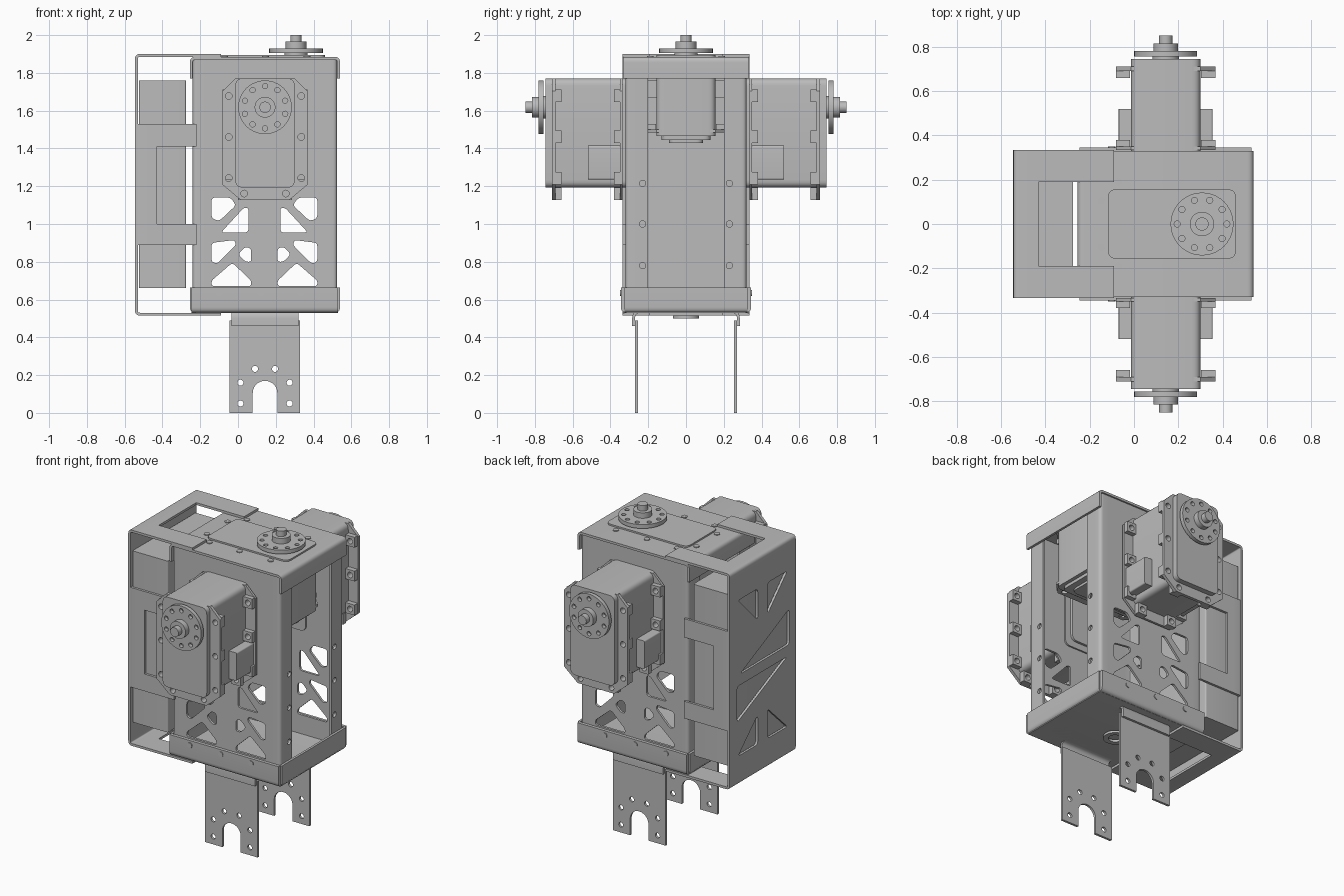
import bpy, bmesh, math
from mathutils import Matrix, Vector

if "Cube" in bpy.data.objects:
    bpy.data.objects.remove(bpy.data.objects["Cube"])

grey = bpy.data.materials.new("plain grey")
grey.diffuse_color = (0.5, 0.5, 0.5, 1)
grey.use_nodes = True
grey.node_tree.nodes["Principled BSDF"].inputs["Base Color"].default_value = grey.diffuse_color
I4 = Matrix.Identity(4)
AXES = {"xy": (0, 1, 2), "xz": (0, 2, 1), "yz": (1, 2, 0)}
T = 0.015  # sheet metal thickness


def rnd(pts, r, closed=True):
    """Round the corners of a polygon or open path."""
    out, n = [], len(pts)
    for i, p in enumerate(pts):
        p = Vector(p)
        if not closed and i in (0, n - 1):
            out.append(p)
            continue
        a, b = Vector(pts[i - 1]) - p, Vector(pts[(i + 1) % n]) - p
        d = min(r, 0.48 * a.length, 0.48 * b.length)
        p0, p1 = p + a.normalized() * d, p + b.normalized() * d
        for k in range(6):
            t = k / 5
            out.append(p0 * (1 - t) ** 2 + p * 2 * t * (1 - t) + p1 * t * t)
    return out


def rect(u0, u1, v0, v1, r=0):
    p = [(u0, v0), (u1, v0), (u1, v1), (u0, v1)]
    return rnd(p, r) if r else p


def circ(u, v, r, n=20):
    return [(u + r * math.cos(2 * math.pi * k / n), v + r * math.sin(2 * math.pi * k / n)) for k in range(n)]


def slab(name, plane, outline, lo, hi, holes=(), M=I4):
    """Extrude an outline with holes between lo and hi across a plane."""
    lo, hi = sorted((lo, hi))
    cu = bpy.data.curves.new(name, "CURVE")
    cu.dimensions, cu.fill_mode, cu.extrude = "2D", "BOTH", (hi - lo) / 2
    for loop in [outline, *holes]:
        sp = cu.splines.new("POLY")
        sp.points.add(len(loop) - 1)
        for pt, co in zip(sp.points, loop):
            pt.co = (co[0], co[1], 0, 1)
        sp.use_cyclic_u = True
    tmp = bpy.data.objects.new("tmp", cu)
    bpy.context.collection.objects.link(tmp)
    dg = bpy.context.evaluated_depsgraph_get()
    me = bpy.data.meshes.new_from_object(tmp.evaluated_get(dg))
    bpy.data.objects.remove(tmp)
    bpy.data.curves.remove(cu)
    P = Matrix.Diagonal((0, 0, 0, 1))
    for col, row in enumerate(AXES[plane]):
        P[row][col] = 1
    me.transform(M @ P @ Matrix.Translation((0, 0, (lo + hi) / 2)))
    bm = bmesh.new()
    bm.from_mesh(me)
    bmesh.ops.remove_doubles(bm, verts=bm.verts, dist=1e-5)
    bmesh.ops.recalc_face_normals(bm, faces=bm.faces)
    bm.to_mesh(me)
    bm.free()
    me.shade_smooth()
    me.set_sharp_from_angle(angle=math.radians(35))
    me.name = name
    me.materials.clear()
    me.materials.append(grey)
    ob = bpy.data.objects.new(name, me)
    bpy.context.collection.objects.link(ob)
    return ob


def ribbon(name, plane, path, lo, hi, t):
    """Bent sheet following a path; t is the thickness to the path's left."""
    p = rnd(path, 0.03, False)
    off = []
    for i, q in enumerate(p):
        d = (p[min(i + 1, len(p) - 1)] - p[max(i - 1, 0)]).normalized()
        off.append(q + Vector((-d.y, d.x)) * t)
    return slab(name, plane, p + off[::-1], lo, hi)


def servo(name, M):
    """Geared motor: local z is the shaft, local x the long side."""
    def part(n, o, lo, hi, holes=()):
        slab(name + "_" + n, "xy", o, lo, hi, holes, M)
    part("body", rect(-.425, .153, -.157, .157, .04), -.43, 0)
    part("rear_step", rect(-.40, .13, -.13, .13, .04), -.45, -.43)
    part("rear_cap", rect(-.36, .09, -.09, .09, .04), -.465, -.45)
    # mounting flanges with screw ears
    octagon = [(-.49, -.13), (-.49, .13), (-.41, .225), (.085, .225), (.152, .157),
               (.152, -.157), (.085, -.225), (-.41, -.225)]
    spots = [(x, s * .192) for x in (.06, -.157, -.375) for s in (-1, 1)] + [(-.457, s * .11) for s in (-1, 1)]
    for label, lo, hi, tab in (("front", -.055, -.035, -.087), ("rear", -.41, -.395, -.365)):
        part(label + "_flange", octagon, lo, hi, [circ(x, y, .018, 12) for x, y in spots])
        for x, y in spots:
            part(label + "_ear", rect(x - .033, x + .033, y - .032, y + .032), tab, lo if tab < lo else hi,
                 [circ(x, y, .018, 12)])
    # cable sockets
    part("sockets", rect(-.383, -.203, -.212, .212, .01), -.405, -.225)
    # output horn
    ring = [circ(.112 * math.cos(a), .112 * math.sin(a), .014, 12)
            for a in (2 * math.pi * k / 10 for k in range(10))]
    part("boss", circ(0, 0, .06, 32), 0, .01)
    part("horn", circ(0, 0, .142, 40), .01, .035, ring)
    part("hub", circ(0, 0, .055, 32), .035, .07)
    part("shaft_tip", circ(0, 0, .03, 24), .07, .105)


# motors: one on top, one on each side
servo("head_motor", Matrix.Translation((.307, 0, 1.895)))
for s, n in ((-1, "front_arm_motor"), (1, "back_arm_motor")):
    M = Matrix(((0, s, 0, .143), (0, 0, s, s * .745), (1, 0, 0, 1.618), (0, 0, 0, 1)))
    servo(n, M)

# side panels with truss cutouts and folded edges
half = [[(-.14, 1.14), (-.04, 1.14), (-.01, 1.10), (-.10, 1.015), (-.14, 1.03)],
        [(-.09, .955), (.055, .955), (.055, 1.085), (.03, 1.085)],
        [(-.14, .90), (-.02, .915), (-.01, .89), (-.11, .79), (-.14, .80)],
        [(.0, .84), (.04, .88), (.07, .87), (.07, .80), (.04, .80)],
        [(-.14, .672), (.07, .672), (.07, .70), (-.03, .795), (-.14, .70)]]
truss = [rnd(h, .02) for h in half] + [rnd([(.28 - x, z) for x, z in h], .02) for h in half]
for s, n in ((-1, "front"), (1, "back")):
    slab(n + "_panel", "xz", rect(-.18, .46, .545, 1.87), s * .32, s * (.32 - T), truss)
    ribbon(n + "_panel_right_bend", "xy", [(.46, s * .32), (.525, s * .32), (.525, s * .27)], .545, 1.87, -s * T)
    ribbon(n + "_panel_left_bend", "xy", [(-.18, s * .32), (-.24, s * .32), (-.24, s * .27)], .545, 1.87, s * T)
    for side, x in (("right", .525 - T), ("left", -.24)):
        slab(n + "_panel_" + side + "_flange", "yz", rect(*sorted((s * .20, s * .27)), .545, 1.87), x, x + T,
             [circ(s * .23, z, .017, 14) for z in (1.215, 1.0, .78)])

# bottom tray and top cover
ribbon("bottom_tray", "xz", [(-.255, .665), (-.255, .53), (.54, .53), (.54, .665)], -.325, .325, T)
ribbon("bottom_tray_lips", "yz", [(-.345, .665), (-.345, .53), (.345, .53), (.345, .665)], -.245, .53, .02)
ribbon("top_cover", "xz", [(-.255, 1.77), (-.255, 1.885), (.54, 1.885), (.54, 1.77)], -.33, .33, -T)
for s in (-1, 1):
    for x in (-.10, .12, .335):
        slab("tray_rivet", "xz", circ(x, .635, .017, 14), s * .34, s * .35)
    for x, y in ((-.07, .19), (.145, .19), (.365, .19), (-.147, .105)):
        slab("cover_rivet", "xy", circ(x, s * y, .018, 14), 1.88, 1.89)

# battery and its cage
slab("battery", "xy", rect(-.525, -.275, -.32, .32, .01), .66, 1.76)
tri = [[(-.27, 1.45), (.23, 1.22), (-.27, 1.22)], [(.26, .92), (.26, 1.15), (-.25, 1.15)]]
for s in (-1, 1):
    tri += [[(s * .25, 1.70), (s * .05, 1.70), (s * .05, 1.50)], [(s * .25, .70), (s * .05, .70), (s * .05, .89)]]
slab("cage_back", "yz", rect(-.335, .335, .57, 1.845), -.545, -.545 + T, [rnd(t, .025) for t in tri])
for n, z, d in (("top", 1.90, -1), ("bottom", .515, 1)):
    ribbon("cage_" + n + "_bend", "xz", [(-.48, z), (-.545, z), (-.545, z + d * .055)], -.335, .335, -d * T)
    fork = [(-.48, -.335), (-.09, -.335), (-.09, -.19), (-.43, -.19), (-.43, .19), (-.09, .19),
            (-.09, .335), (-.48, .335)]
    slab("cage_" + n + "_fork", "xy", fork, z, z + d * T)
for s in (-1, 1):
    ribbon("cage_strap_bend", "xy", [(-.545, s * .28), (-.545, s * .335), (-.48, s * .335)], .89, 1.53, -s * T)
    strap = [(-.48, .89), (-.22, .89), (-.22, 1.0), (-.43, 1.0), (-.43, 1.41), (-.22, 1.41), (-.22, 1.53), (-.48, 1.53)]
    slab("cage_side_strap", "xz", strap, s * .335, s * (.335 - T))

# neck bracket below: bent top and two slotted legs
ribbon("lower_bracket_top", "yz", [(-.27, .46), (-.27, .53), (.27, .53), (.27, .46)], -.035, .32, T)
arch = [(.143 + .065 * math.cos(a), .105 + .065 * math.sin(a)) for a in (math.pi * k / 14 for k in range(15))]
leg = [(.328, 0), (.328, .49), (-.045, .49), (-.045, 0), (.078, 0)] + arch[::-1] + [(.208, 0)]
dots = [circ(.143 + s * x, z, .016, 14) for s in (-1, 1) for x, z in ((.13, .16), (.13, .05), (.053, .233))]
for s, n in ((-1, "front"), (1, "back")):
    slab(n + "_lower_leg", "xz", leg, s * .27, s * (.27 - T), dots)
slab("lower_bracket_washer", "xy", circ(.143, 0, .07, 32), .50, .515, [circ(.143, 0, .04, 24)])
